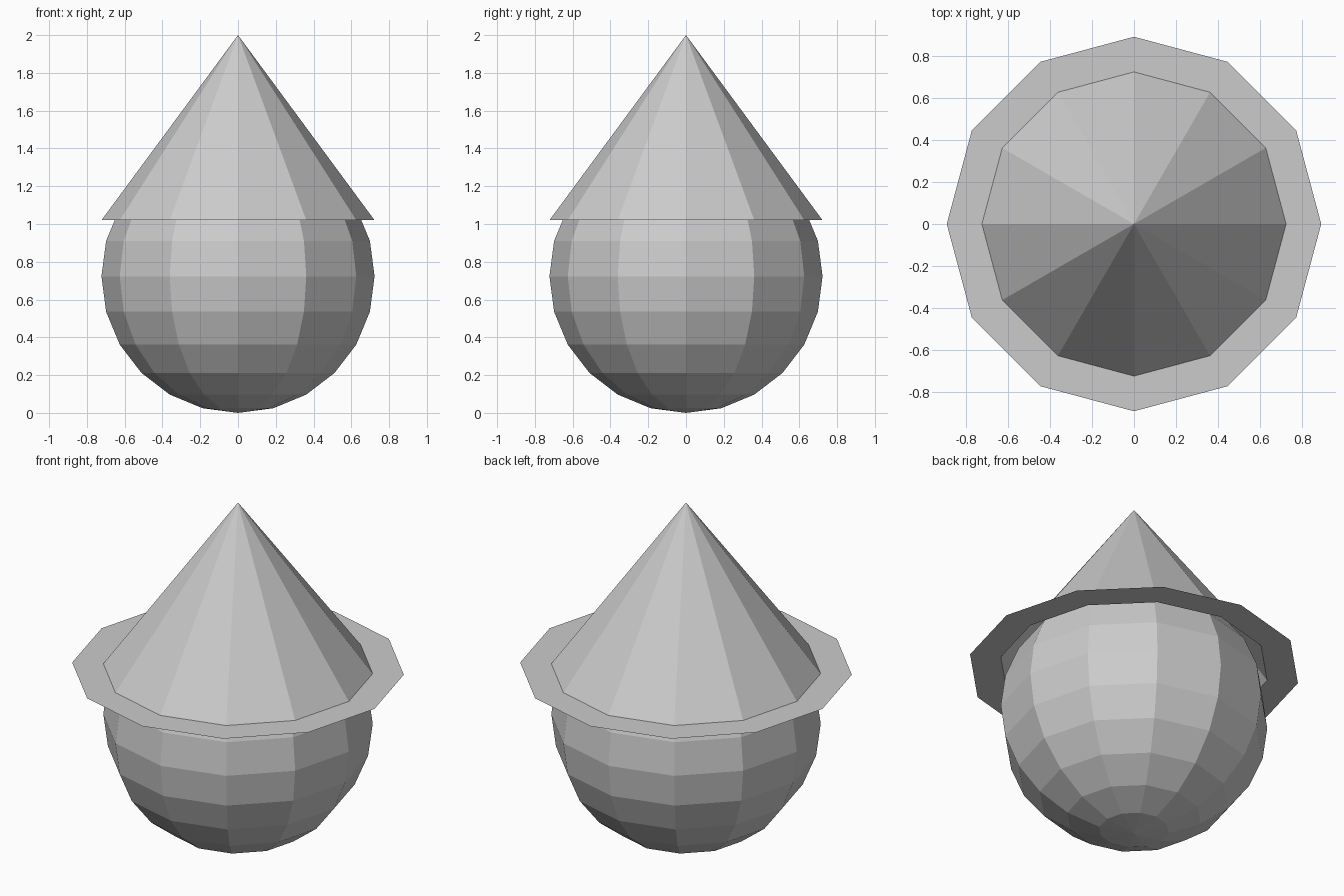
import bpy, bmesh

if "Cube" in bpy.data.objects:
    bpy.data.objects.remove(bpy.data.objects["Cube"])

SIDES = 12
R = 0.723          # head radius and hat base radius
BRIM_R = 0.89
HAT_Z, TOP_Z = 1.02, 2.0


def add_object(name, bm):
    mesh = bpy.data.meshes.new(name)
    bm.to_mesh(mesh)
    bm.free()
    obj = bpy.data.objects.new(name, mesh)
    bpy.context.collection.objects.link(obj)
    return obj


# Faceted round head resting on the ground
bm = bmesh.new()
bmesh.ops.create_uvsphere(bm, u_segments=SIDES, v_segments=12, radius=R)
bmesh.ops.translate(bm, verts=bm.verts, vec=(0, 0, R))
add_object("head", bm)

# Open pointed hat
bm = bmesh.new()
bmesh.ops.create_cone(bm, cap_ends=False, segments=SIDES,
                      radius1=R, radius2=0, depth=TOP_Z - HAT_Z)
bmesh.ops.translate(bm, verts=bm.verts, vec=(0, 0, (TOP_Z + HAT_Z) / 2))
bmesh.ops.remove_doubles(bm, verts=bm.verts, dist=0.001)

# Flat brim extruded outwards from the hat's open edge
rim = [e for e in bm.edges if e.is_boundary]
new = bmesh.ops.extrude_edge_only(bm, edges=rim)["geom"]
brim_verts = [g for g in new if isinstance(g, bmesh.types.BMVert)]
s = BRIM_R / R
bmesh.ops.scale(bm, verts=brim_verts, vec=(s, s, 1))
bmesh.ops.recalc_face_normals(bm, faces=bm.faces)
if min(bm.faces, key=lambda f: f.calc_center_median().z).normal.z < 0:
    bmesh.ops.reverse_faces(bm, faces=bm.faces)
add_object("pointed_hat", bm)
